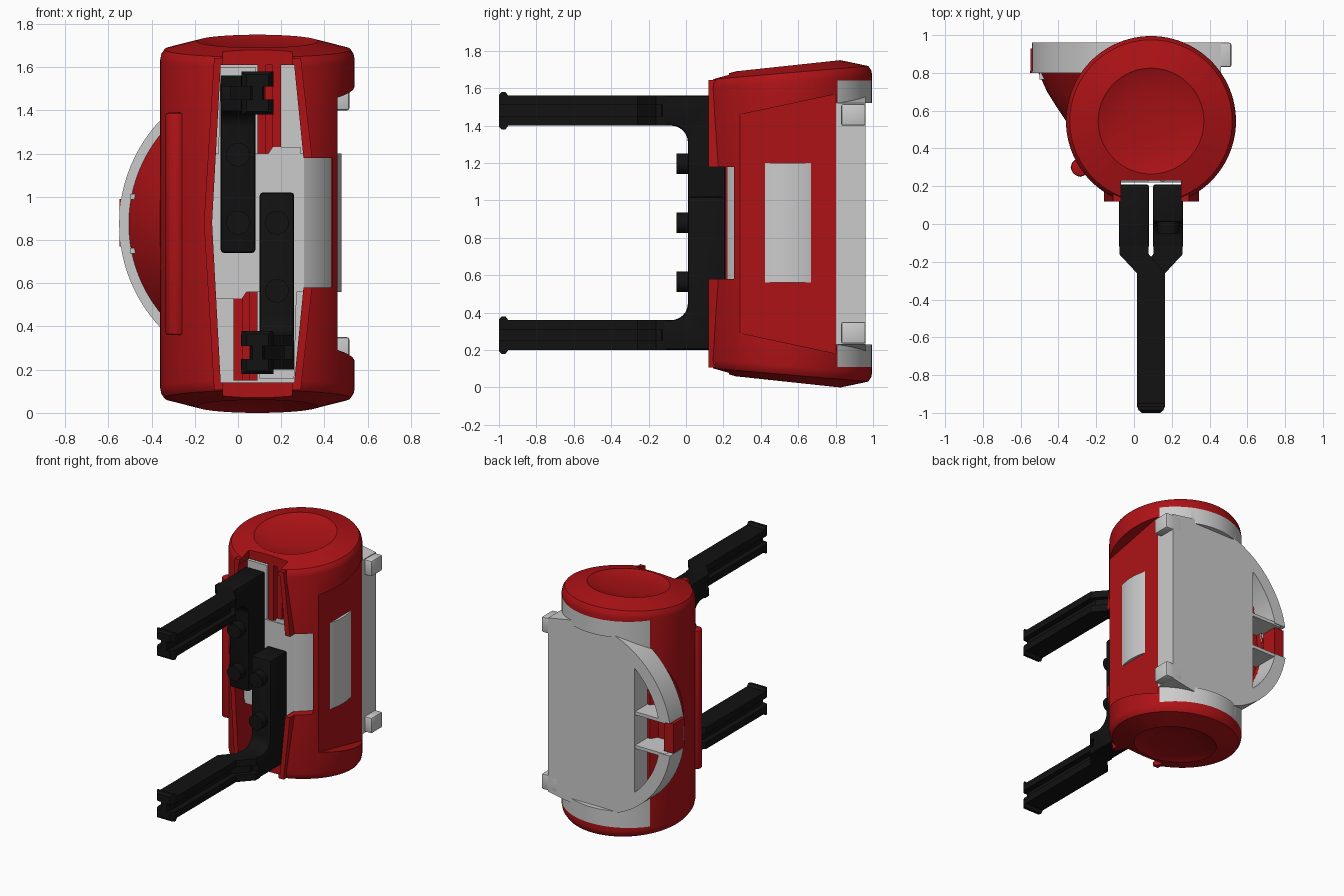
import bpy, bmesh
from math import sin, cos, pi, radians
from mathutils import Matrix, Vector

if "Cube" in bpy.data.objects:
    bpy.data.objects.remove(bpy.data.objects["Cube"])

CX, CY, MID, TOP = 0.09, 0.545, 0.88, 1.75
TURN = (Matrix.Translation((CX, 0, MID)) @ Matrix.Rotation(pi, 4, 'Y')
        @ Matrix.Translation((-CX, 0, -MID)))


def material(name, rgb):
    m = bpy.data.materials.new(name)
    m.use_nodes = True
    m.diffuse_color = (*rgb, 1)
    m.node_tree.nodes["Principled BSDF"].inputs["Base Color"].default_value = (*rgb, 1)
    return m


RED = material("red_plastic", (0.42, 0.006, 0.008))
BLACK = material("black_plastic", (0.006, 0.006, 0.006))


def loft(name, rings, mat=None):
    """Skin closed rings of equal length and cap both ends."""
    bm = bmesh.new()
    vs = [[bm.verts.new(p) for p in ring] for ring in rings]
    n = len(vs[0])
    for a, b in zip(vs, vs[1:]):
        for i in range(n):
            j = (i + 1) % n
            bm.faces.new((a[i], a[j], b[j], b[i]))
    bm.faces.new(vs[0])
    bm.faces.new(vs[-1])
    bmesh.ops.recalc_face_normals(bm, faces=bm.faces)
    me = bpy.data.meshes.new(name)
    bm.to_mesh(me)
    bm.free()
    ob = bpy.data.objects.new(name, me)
    bpy.context.collection.objects.link(ob)
    if mat:
        me.materials.append(mat)
    return ob


def prism(name, pts, axis, lo, hi, mat=None):
    place = {'X': lambda p, d: (d, p[0], p[1]),
             'Y': lambda p, d: (p[0], d, p[1]),
             'Z': lambda p, d: (p[0], p[1], d)}[axis]
    return loft(name, [[place(p, d) for p in pts] for d in (lo, hi)], mat)


def box(name, x, y, z, mat=None):
    pts = [(x[0], y[0]), (x[1], y[0]), (x[1], y[1]), (x[0], y[1])]
    return prism(name, pts, 'Z', z[0], z[1], mat)


def arc(cx, cy, r, start, end, n):
    angles = [radians(start + (end - start) * i / n) for i in range(n + 1)]
    return [(cx + r * cos(a), cy + r * sin(a)) for a in angles]


def apply_modifiers(ob):
    bpy.context.view_layer.update()
    dg = bpy.context.evaluated_depsgraph_get()
    me = bpy.data.meshes.new_from_object(ob.evaluated_get(dg))
    ob.modifiers.clear()
    ob.data = me


def cut(ob, *cutters, op='DIFFERENCE'):
    for c in cutters:
        m = ob.modifiers.new("cut", 'BOOLEAN')
        m.object, m.operation, m.solver = c, op, 'EXACT'
    apply_modifiers(ob)


def bevel(ob, width):
    m = ob.modifiers.new("bevel", 'BEVEL')
    m.width, m.segments, m.limit_method = width, 2, 'ANGLE'
    apply_modifiers(ob)


def turned(ob, name):
    """Copy turned half a revolution about the middle of the front."""
    c = ob.copy()
    c.data = ob.data.copy()
    c.data.transform(TURN)
    c.name = name
    bpy.context.collection.objects.link(c)
    return c


# Cutters for the front slot, side window, flat side and back
slot_pts = [(-.08, .14), (.26, .14), (.305, .6), (.305, 1.16),
            (.26, 1.61), (-.08, 1.61), (-.12, .88)]
slot = prism("slot_cutter", slot_pts, 'Y', -.2, .36)
notch = box("notch_cutter", (-.07, .25), (-.2, .23), (-.2, 2))
window = box("window_cutter", (.2, .435), (-.2, .36), (.58, 1.18))
side = prism("side_cutter", [(.2, .31), (.81, .18), (.81, 1.57), (.2, 1.44)], 'X', .46, .8)
rear = box("rear_cutter", (-1, 1), (.81, 1.3), (.11, 1.64))
flat = box("flat_cutter", (-1, 1), (.95, 1.3), (.23, 1.52))
opening = prism("opening_cutter", arc(.15, .875, .61, 131, 229, 24), 'Y', .76, 1.3)
gap = box("gap_cutter", (-.8, -.4), (.81, 1.3), (.76, 1.0))
cutters = [slot, notch, window, side, rear, flat, opening, gap]

# Cylindrical body with tilted, dished ends
cap = [(.45, 1.635, .08), (.445, 1.66, .08), (.43, 1.682, .085), (.28, 1.72, .107),
       (.265, 1.713, .107), (.15, 1.695, .107), (.05, 1.69, .107)]


def cap_ring(r, z, slope, flip):
    pts = arc(CX, CY, r, 0, 356.25, 95)
    return [(x, y, TOP - h if flip else h)
            for x, y in pts for h in [z + (y - CY) * slope]]


rings = [cap_ring(*c, True) for c in reversed(cap)] + [cap_ring(*c, False) for c in cap]
body = loft("body_shell", rings, RED)
shell = loft("rear_shell", rings)
cut(shell, rear, op='INTERSECT')
cut(shell, flat, opening)
cut(body, rear, slot, notch, window, side)

# Raised lip round the slot
lip_pts = [(CX + (x - CX) * 1.18, .875 + (z - .875) * 1.045) for x, z in slot_pts]
lip = prism("slot_lip", lip_pts, 'Y', .12, .3, RED)
cut(lip, slot, notch, window)

# Inner barrel, back panel, sliding carriers and rails
barrel = prism("inner_barrel", arc(CX, CY, .39, 0, 355, 71), 'Z', .56, 1.2)
front_trim = box("trim_cutter", (-1, 1), (-1, .22), (0, 2))
cutters.append(front_trim)
cut(barrel, front_trim)
prism("slot_back", slot_pts, 'Y', .33, .365)
carrier = prism("left_carrier", [(-.11, .53), (.02, .53), (.08, .62), (.08, 1.6), (-.08, 1.6)],
                'Y', .225, .35)
rail = box("upper_rail", (.09, .2), (.23, .35), (1.19, 1.61), RED)
groove = box("rail_cutter", (.13, .16), (.1, .27), (1, 2))
cutters.append(groove)
cut(rail, groove)
turned(carrier, "right_carrier")
turned(rail, "lower_rail")

# Rounded rib on the plain side
rib = prism("side_rib", arc(-.285, .3, .05, 0, 330, 11), 'Z', .36, 1.39, RED)
bevel(rib, .015)

# Flared side housing and rounded back plate
flare_profile = [(.38, .4), (.5, .53), (.56, .62), (.61, .7), (.66, .81)]
loft("side_flare", [[(x, y, z) for x, z in arc(.15, .875, r, 90, 270, 48)]
                    for r, y in flare_profile], RED)
cut(bpy.data.objects["side_flare"], opening)
plate = prism("back_plate", arc(.15, .875, .7, 90, 270, 48) + [(.46, .23), (.46, 1.52)],
              'Y', .8, .96)
cut(plate, opening, gap)
box("latch_flap", (-.548, -.47), (.8, .93), (.77, .99), RED)
for i, z in enumerate((.75, 1.0)):
    box(f"opening_shelf_{i}", (-.5, -.24), (.765, .955), (z - .012, z + .012))
for label, z in (("lower", .235), ("upper", 1.4)):
    tab = box(f"{label}_tab", (.38, .515), (.83, .96), (z, z + .115))
    bevel(tab, .01)

# Gripper arm: upright bar with a curved inside corner
profile = [(.01, .74), (.21, .74), (.21, 1.56), (-.13, 1.56), (-.13, 1.4)]
profile += arc(-.08, 1.31, .09, 90, 0, 8)
bar = prism("upper_bar", profile, 'X', -.08, .08, BLACK)
bevel(bar, .015)

# Finger with an I-shaped section, cranked to the middle, flared at the tip


def finger_ring(y, x, w, h):
    g, d = .03, w * .55
    half = [(w, h), (w, g), (w - d, g), (w - d, -g), (w, -g), (w, -h)]
    pts = half + [(-a, -b) for a, b in half]
    return [(x + a, y, 1.48 + b) for a, b in pts]


stations = [(-.11, 0, .078, .08), (-.16, 0, .078, .08), (-.26, CX, .075, .08),
            (-.95, CX, .075, .08), (-.965, CX, .074, .1), (-.985, CX, .066, .1),
            (-1, CX, .05, .085)]
finger = loft("upper_finger", [finger_ring(*s) for s in stations], BLACK)

# Round knobs on the bar, then the second arm
parts = [(bar, "lower_bar"), (finger, "lower_finger")]
for i, z in enumerate((.88, 1.195)):
    knob = prism(f"upper_knob_{i}", arc(0, z, .055, 0, 345, 23), 'Y', -.05, .03, BLACK)
    parts.append((knob, f"lower_knob_{i}"))
for ob, name in parts:
    turned(ob, name)

# Tidy up and shade
for c in cutters:
    bpy.data.objects.remove(c)
bpy.ops.object.select_all(action='DESELECT')
for ob in bpy.context.collection.objects:
    if ob.type == 'MESH':
        ob.select_set(True)
        bpy.context.view_layer.objects.active = ob
bpy.ops.object.shade_smooth_by_angle(angle=radians(30))
